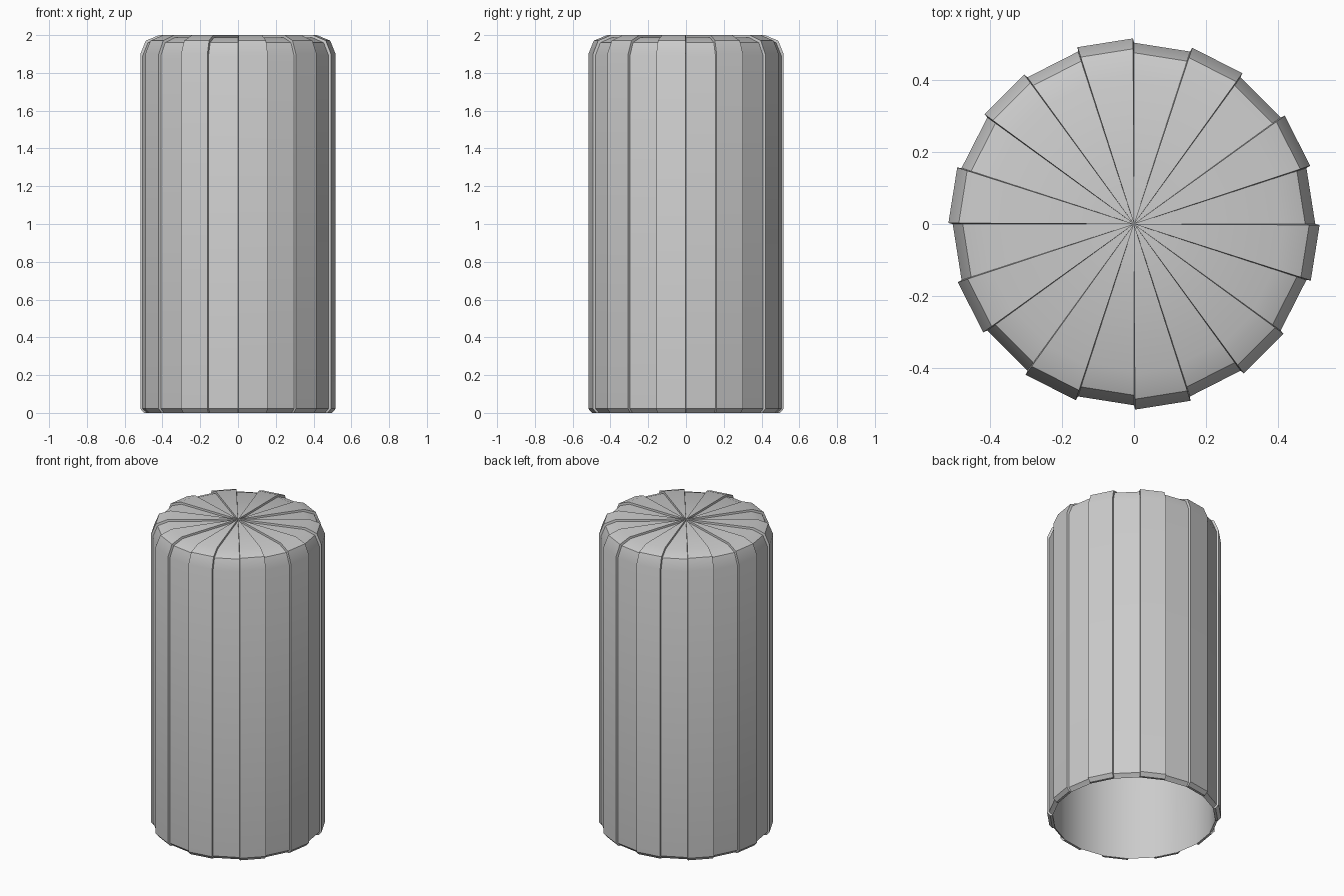
import bpy, bmesh
from math import radians, cos, sin

if "Cube" in bpy.data.objects:
    bpy.data.objects.remove(bpy.data.objects["Cube"])

STAVES = 20
STEP = 360 / STAVES

# Stave profiles (radius, height) from the bottom lip up to the crown centre
low = [(0.483, 0.0), (0.490, 0.008), (0.505, 0.022), (0.505, 1.89), (0.477, 1.96), (0.41, 1.988), (0, 1.988)]
raised = [(0.483, 0.0), (0.498, 0.0), (0.517, 0.022), (0.517, 1.90), (0.488, 1.971), (0.417, 2.0), (0, 2.0)]
inner = [(0.483, 0.0), (0.483, 1.88), (0.462, 1.94), (0.40, 1.965), (0, 1.965)]

bm = bmesh.new()


def rail(profile, degrees):
    a = radians(degrees)
    return [bm.verts.new((r * cos(a), r * sin(a), z)) for r, z in profile]


def skin(a, b):
    """Join two rails with a strip of faces, dropping coincident corners."""
    for i in range(len(a) - 1):
        corners = []
        for v in (a[i], b[i], b[i + 1], a[i + 1]):
            if all((v.co - c.co).length > 1e-6 for c in corners):
                corners.append(v)
        if len(corners) > 2:
            bm.faces.new(corners)


for k in range(STAVES):
    a0, a1 = k * STEP, (k + 1) * STEP
    if k % 2:
        # raised stave with slightly sloped side steps
        left, right = rail(raised, a0 + 0.3), rail(raised, a1 - 0.3)
        skin(rail(low, a0), left)
        skin(left, right)
        skin(right, rail(low, a1))
    else:
        # recessed stave
        skin(rail(low, a0), rail(low, a1))
    # smooth lining
    skin(rail(inner, a1), rail(inner, a0))

bmesh.ops.remove_doubles(bm, verts=bm.verts, dist=0.0005)
bmesh.ops.recalc_face_normals(bm, faces=bm.faces)
mesh = bpy.data.meshes.new("staved_cover")
bm.to_mesh(mesh)
bm.free()

cover = bpy.data.objects.new("staved_cover", mesh)
bpy.context.collection.objects.link(cover)
bpy.context.view_layer.objects.active = cover
cover.select_set(True)
bpy.ops.object.shade_smooth_by_angle(angle=radians(30))
